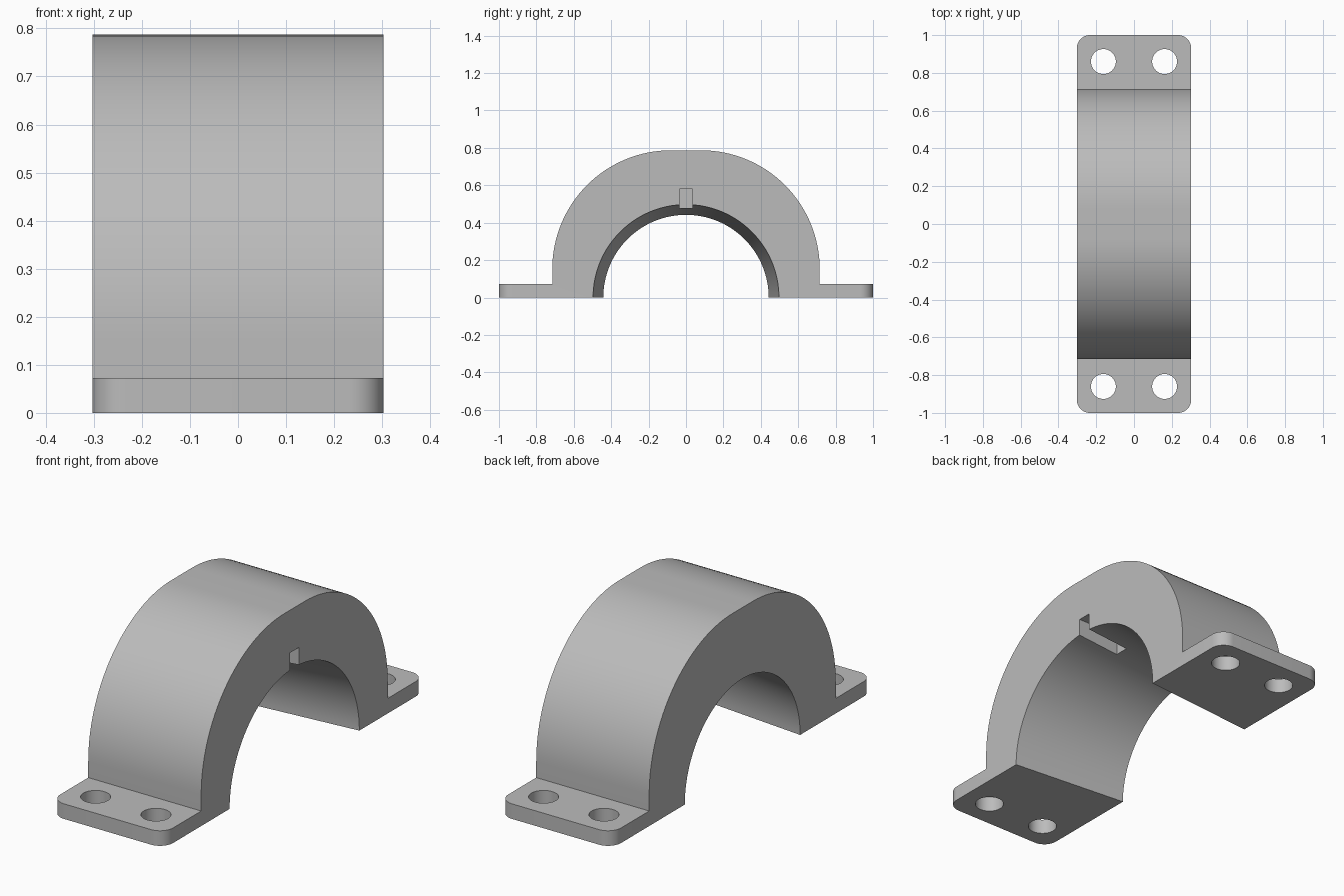
import bpy, bmesh
from math import sin, cos, pi, radians
from mathutils import Matrix, Vector

if "Cube" in bpy.data.objects:
    bpy.data.objects.remove(bpy.data.objects["Cube"])

HALF_W = 0.303        # half width along x
FOOT_H = 0.073        # flange thickness
SIDE_Y, TOP = 0.715, 0.787
ROUND = 0.635         # shoulder radius of the arch
BORE_BIG, BORE_SMALL = 0.497, 0.442

grey = bpy.data.materials.new("plain grey")
grey.use_nodes = True
grey.diffuse_color = (0.5, 0.5, 0.5, 1)
grey.node_tree.nodes["Principled BSDF"].inputs["Base Color"].default_value = (0.5, 0.5, 0.5, 1)


def make_object(name, bm):
    bmesh.ops.recalc_face_normals(bm, faces=bm.faces)
    mesh = bpy.data.meshes.new(name)
    bm.to_mesh(mesh)
    bm.free()
    mesh.materials.append(grey)
    obj = bpy.data.objects.new(name, mesh)
    bpy.context.collection.objects.link(obj)
    return obj


def cylinder(name, r1, r2, depth, matrix, sides):
    bm = bmesh.new()
    bmesh.ops.create_cone(bm, cap_ends=True, segments=sides, radius1=r1,
                          radius2=r2, depth=depth, matrix=matrix)
    return make_object(name, bm)


# Arch with feet: half profile mirrored in y, then extruded along x
steps = 32
half = [(1, 0), (1, FOOT_H), (SIDE_Y, FOOT_H)]
for i in range(steps + 1):
    a = pi / 2 * i / steps
    half.append((SIDE_Y - ROUND + ROUND * cos(a), TOP - ROUND + ROUND * sin(a)))
profile = half + [(-y, z) for y, z in reversed(half)]

bm = bmesh.new()
side = bm.faces.new([bm.verts.new((-HALF_W, y, z)) for y, z in profile])
grown = bmesh.ops.extrude_face_region(bm, geom=[side])["geom"]
bmesh.ops.translate(bm, vec=(2 * HALF_W, 0, 0),
                    verts=[v for v in grown if isinstance(v, bmesh.types.BMVert)])

# Rounded outer corners of the feet
corners = [e for e in bm.edges if all(abs(v.co.y) > 0.99 for v in e.verts)
           and abs(e.verts[0].co.z - e.verts[1].co.z) > 0.01]
bmesh.ops.bevel(bm, geom=corners, offset=0.07, offset_type='OFFSET',
                segments=10, profile=0.5, affect='EDGES')
clamp = make_object("clamp_half", bm)

# Tapered bore, wide at +x
length = 0.8
slope = (BORE_BIG - BORE_SMALL) / (2 * HALF_W)
middle = (BORE_BIG + BORE_SMALL) / 2
cutters = [cylinder("bore_cutter", middle - slope * length / 2, middle + slope * length / 2,
                    length, Matrix.Rotation(pi / 2, 4, 'Y'), 128)]

# Bolt holes
for x in (-0.162, 0.162):
    for y in (-0.86, 0.86):
        cutters.append(cylinder("bolt_hole_cutter", 0.066, 0.066, 0.4,
                                Matrix.Translation((x, y, 0)), 40))

# Key slot in the wide end of the bore
low, high = Vector((0.075, -0.035, 0.3)), Vector((0.4, 0.035, 0.58))
bm = bmesh.new()
bmesh.ops.create_cube(bm, size=1, matrix=Matrix.Translation((low + high) / 2)
                      @ Matrix.Diagonal((*(high - low), 1)))
cutters.append(make_object("key_slot_cutter", bm))

# Cut everything, then drop the cutters
bpy.context.view_layer.objects.active = clamp
for cutter in cutters:
    mod = clamp.modifiers.new("cut", 'BOOLEAN')
    mod.operation = 'DIFFERENCE'
    mod.solver = 'EXACT'
    mod.object = cutter
    bpy.ops.object.modifier_apply(modifier=mod.name)
    bpy.data.objects.remove(cutter)

bpy.ops.object.select_all(action='DESELECT')
clamp.select_set(True)
bpy.ops.object.shade_smooth_by_angle(angle=radians(30))
